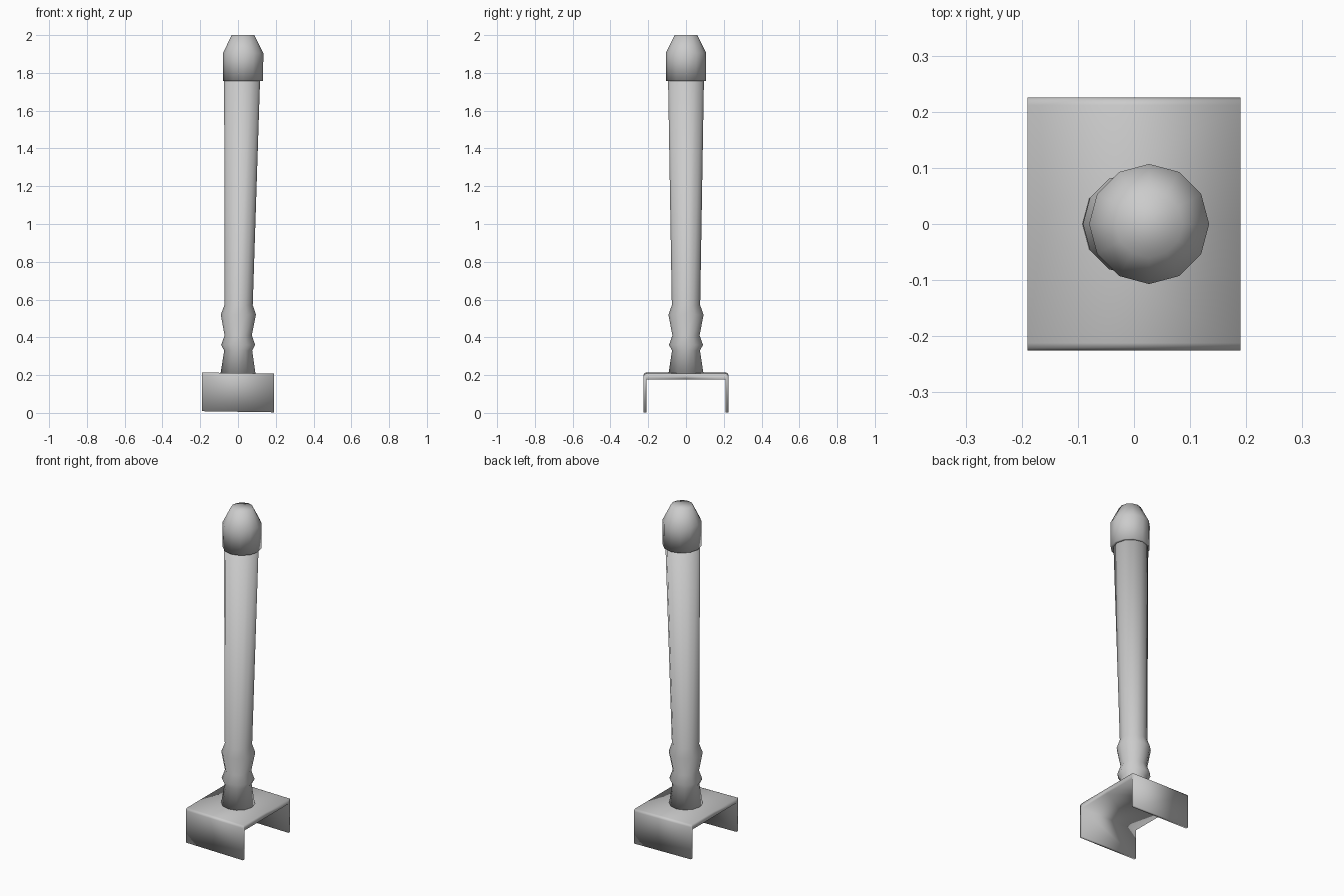
import bpy, bmesh
from math import cos, sin, pi

if "Cube" in bpy.data.objects:
    bpy.data.objects.remove(bpy.data.objects["Cube"])

SIDES = 12


def finish(name, bm):
    bmesh.ops.recalc_face_normals(bm, faces=bm.faces)
    mesh = bpy.data.meshes.new(name)
    bm.to_mesh(mesh)
    bm.free()
    mesh.shade_smooth()
    obj = bpy.data.objects.new(name, mesh)
    bpy.context.collection.objects.link(obj)
    return obj


def lathe(name, rings):
    """Stack of 12-sided rings given as (z, radius, centre x), closed at both ends."""
    bm = bmesh.new()
    loops = []
    for z, r, cx in rings:
        loops.append([bm.verts.new((cx + r * cos(2 * pi * i / SIDES),
                                    r * sin(2 * pi * i / SIDES), z))
                      for i in range(SIDES)])
    for a, b in zip(loops, loops[1:]):
        for i in range(SIDES):
            j = (i + 1) % SIDES
            bm.faces.new((a[i], a[j], b[j], b[i]))
    bm.faces.new(loops[0])
    bm.faces.new(loops[-1])
    return finish(name, bm)


# Saddle bracket: inverted U channel along x, very slightly tilted
half = [(0, 0.211), (0.212, 0.211), (0.221, 0.207), (0.225, 0.198),
        (0.225, 0.006), (0.208, 0.006), (0.208, 0.18), (0, 0.18)]
bm = bmesh.new()
for side in (1, -1):
    ends = [[bm.verts.new((x, side * y, z - 0.015 * x)) for y, z in half]
            for x in (-0.19, 0.19)]
    n = len(half)
    for i in range(n - 1):
        bm.faces.new((ends[0][i], ends[0][i + 1], ends[1][i + 1], ends[1][i]))
    # end caps split into the plate and the wall
    for e in ends:
        bm.faces.new((e[0], e[1], e[6], e[7]))
        bm.faces.new(e[1:7])
bmesh.ops.remove_doubles(bm, verts=bm.verts, dist=0.0005)
finish("saddle_bracket", bm)

# Turned post with a flared foot and two beads, leaning and widening upward
lathe("post", [
    (0.205, 0.093, 0.0), (0.33, 0.074, 0.001), (0.36, 0.09, 0.001),
    (0.41, 0.072, 0.001), (0.52, 0.093, 0.002), (0.57, 0.075, 0.003),
    (1.77, 0.095, 0.022)])

# Tapered end cap
lathe("end_cap", [
    (1.757, 0.094, 0.027), (1.757, 0.106, 0.027),
    (1.905, 0.107, 0.027), (2.0, 0.06, 0.027)])
